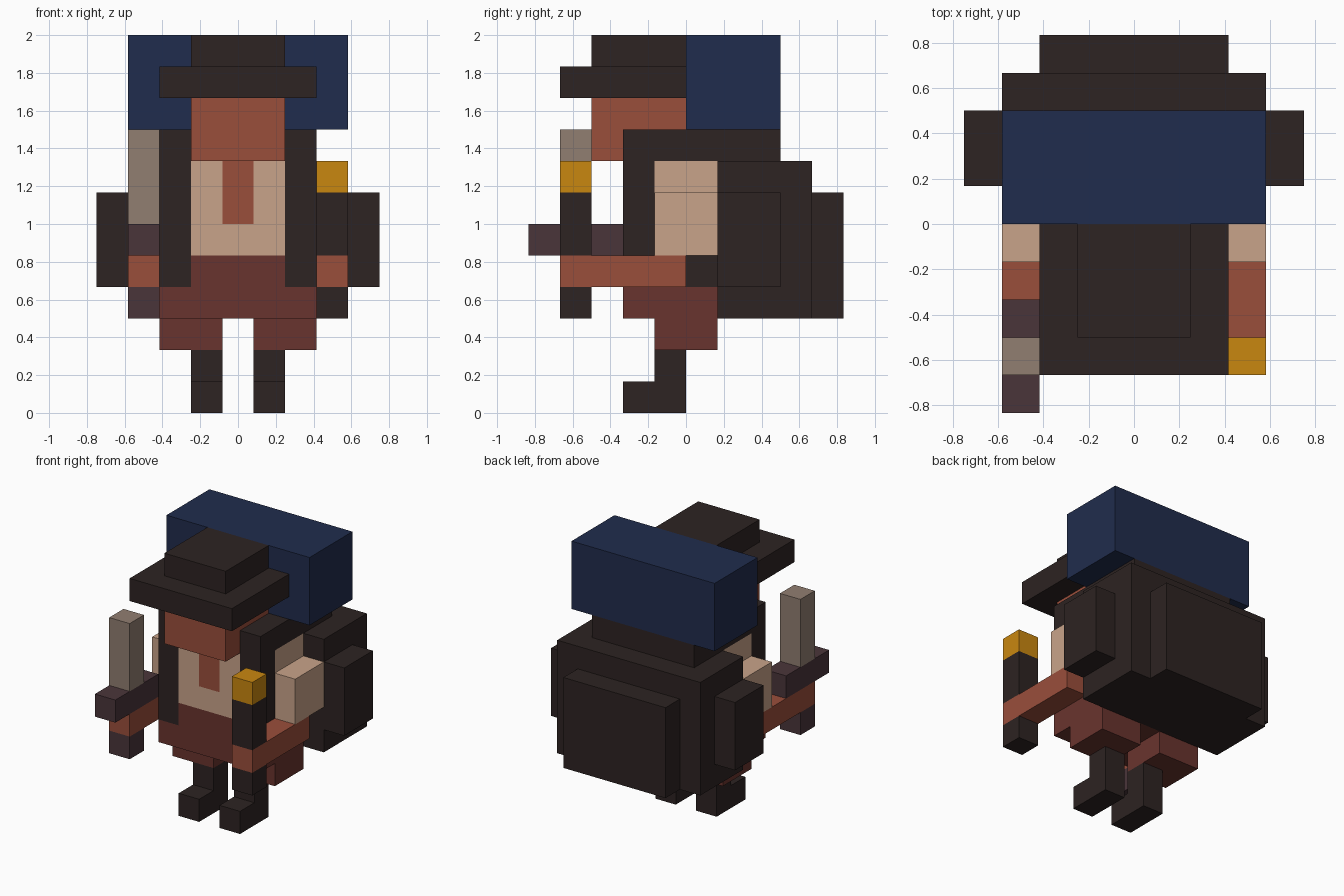
import bpy, bmesh
from mathutils import Vector

if "Cube" in bpy.data.objects:
    bpy.data.objects.remove(bpy.data.objects["Cube"])

U = 2 / 12  # one block; the figure is 12 blocks tall


def material(name, r, g, b):
    lin = [((c / 255 + 0.055) / 1.055) ** 2.4 for c in (r, g, b)]
    m = bpy.data.materials.new(name)
    m.diffuse_color = (*lin, 1)
    m.use_nodes = True
    m.node_tree.nodes["Principled BSDF"].inputs["Base Color"].default_value = m.diffuse_color
    return m


DARK = material("dark leather", 45, 35, 34)
NAVY = material("navy cloth", 32, 44, 77)
SKIN = material("red brown skin", 154, 78, 59)
SHIRT = material("tan shirt", 201, 164, 138)
PANTS = material("maroon trousers", 105, 52, 46)
STEEL = material("grey blade", 145, 126, 113)
HILT = material("purple hilt", 74, 53, 58)
GOLD = material("golden flame", 201, 135, 16)


def part(name, mat, *boxes, mirror=False):
    """One object from boxes (x0, x1, y0, y1, z0, z1) in block units."""
    bm = bmesh.new()
    for x0, x1, y0, y1, z0, z1 in boxes:
        spans = [(x0, x1), (-x1, -x0)] if mirror else [(x0, x1)]
        for a, b in spans:
            centre = Vector((a + b, y0 + y1, z0 + z1)) / 2
            size = (b - a, y1 - y0, z1 - z0)
            for v in bmesh.ops.create_cube(bm, size=1)["verts"]:
                v.co = (Vector(c * s for c, s in zip(v.co, size)) + centre) * U
    me = bpy.data.meshes.new(name)
    bm.to_mesh(me)
    bm.free()
    me.materials.append(mat)
    ob = bpy.data.objects.new(name, me)
    bpy.context.collection.objects.link(ob)
    return ob


# Legs and trousers
part("boots", DARK, (.5, 1.5, -2, 0, 0, 1), (.5, 1.5, -1, 0, 1, 2), mirror=True)
part("trouser_legs", PANTS, (.5, 2.5, -1, 1, 2, 3), mirror=True)
part("trouser_hips", PANTS, (-2.5, 2.5, -2, 1, 3, 4), (-1.5, 1.5, -2, 1, 4, 5))

# Torso, with the open collar set into the shirt front
part("shirt_body", SHIRT, (-2.5, 2.5, -1, 1, 5, 8), (-.5, .5, -2, -1, 5, 6))
part("shirt_front", SHIRT, (.5, 1.5, -2, -1, 5, 8), mirror=True)
part("open_collar", SKIN, (-.5, .5, -2, -1, 6, 8))

# Arms
part("sleeves", SHIRT, (2.5, 3.5, -1, 1, 5, 7), mirror=True)
part("forearms", SKIN, (2.5, 3.5, -4, 0, 4, 5), mirror=True)

# Head and hat
part("head", SKIN, (-1.5, 1.5, -3, 0, 8, 10))
part("hat_brim", DARK, (-2.5, 2.5, -4, 0, 10, 11))
part("hat_crown", DARK, (-1.5, 1.5, -3, 0, 11, 12))

# Backpack with straps, pockets and bedroll
part("pack_straps", DARK, (1.5, 2.5, -2, -1, 5, 8), (1.5, 2.5, -2, 1, 8, 9),
     (1.5, 2.5, -2, 1, 4, 5), mirror=True)
part("backpack", DARK, (-3.5, 3.5, 1, 4, 3, 8))
part("pack_lid", DARK, (-2.5, 2.5, 0, 3, 8, 9))
part("back_pocket", DARK, (-2.5, 2.5, 4, 5, 3, 7))
part("side_pockets", DARK, (3.5, 4.5, 1, 3, 4, 7), mirror=True)
part("bedroll", NAVY, (-3.5, 3.5, 0, 3, 9, 12))

# Sword in one hand
part("sword_pommel", HILT, (-3.5, -2.5, -4, -3, 3, 4))
part("sword_guard", HILT, (-3.5, -2.5, -5, -2, 5, 6))
part("sword_blade", STEEL, (-3.5, -2.5, -4, -3, 6, 9))

# Torch in the other
part("torch_handle", DARK, (2.5, 3.5, -4, -3, 3, 4), (2.5, 3.5, -4, -3, 5, 7))
part("torch_flame", GOLD, (2.5, 3.5, -4, -3, 7, 8))
